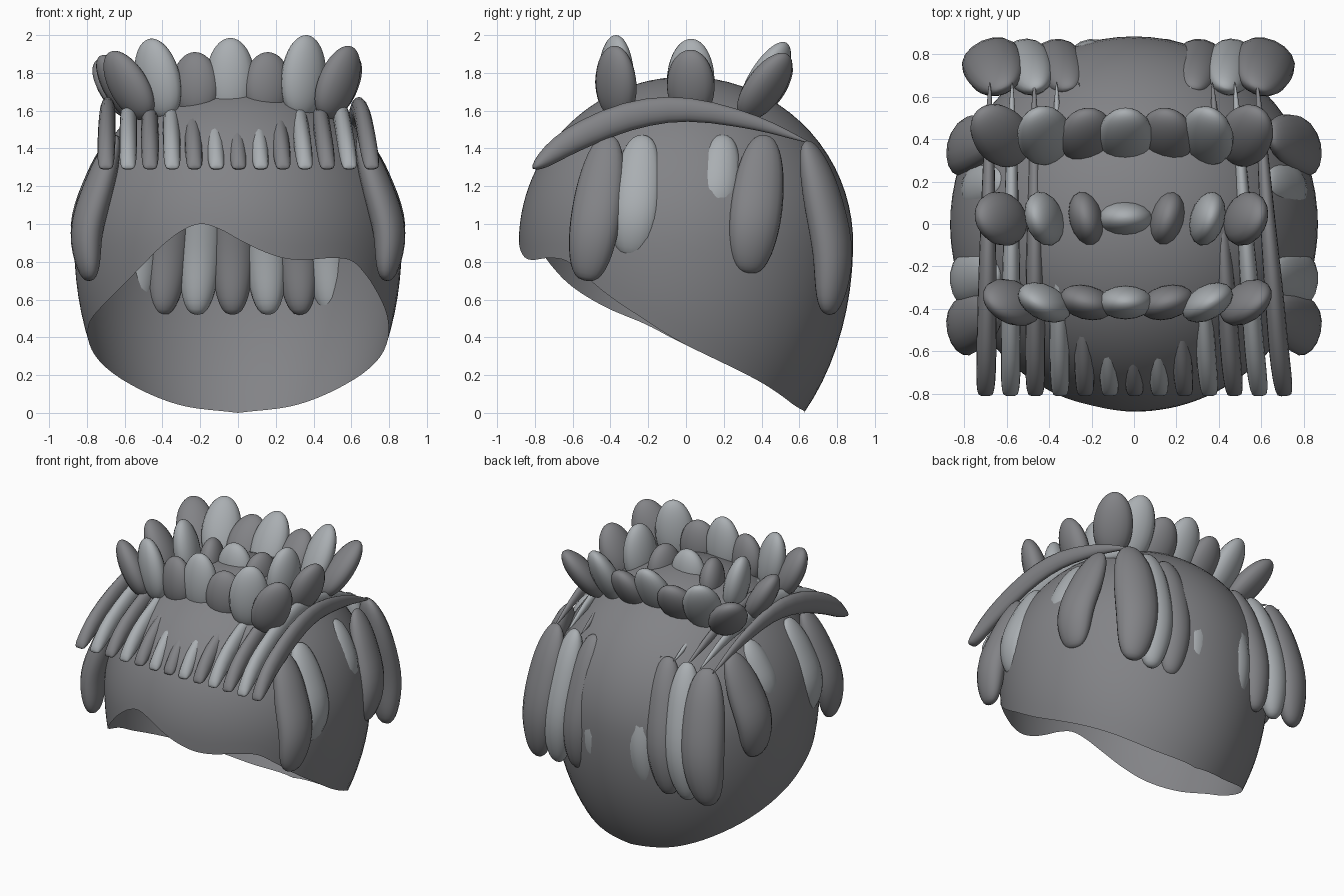
import bpy, bmesh
from math import sin, cos, pi, radians, acos
from mathutils import Vector

if "Cube" in bpy.data.objects:
    bpy.data.objects.remove(bpy.data.objects["Cube"])

dark = bpy.data.materials.new("dark_grey")
dark.diffuse_color = (.225, .227, .24, 1)
dark.use_nodes = True
dark.node_tree.nodes["Principled BSDF"].inputs["Base Color"].default_value = dark.diffuse_color
light = bpy.data.materials.new("light_grey")
light.diffuse_color = (.40, .425, .445, 1)
light.use_nodes = True
light.node_tree.nodes["Principled BSDF"].inputs["Base Color"].default_value = light.diffuse_color


def spline(pts, t):
    """Catmull-Rom point at t in 0..1 through the given points."""
    p = [Vector(q) for q in pts]
    p = [2 * p[0] - p[1]] + p + [2 * p[-1] - p[-2]]
    n = len(p) - 3
    i = min(int(t * n), n - 1)
    f = t * n - i
    a, b, c, d = p[i:i + 4]
    return 0.5 * (2 * b + (c - a) * f + (2 * a - 5 * b + 4 * c - d) * f ** 2
                  + (3 * b - a - 3 * c + d) * f ** 3)


def swell(t, a, b):
    """Lock outline: zero at both ends, 1 at its widest."""
    m = a / (a + b)
    return max(t, 0) ** a * max(1 - t, 0) ** b / (m ** a * (1 - m) ** b)


def lock(bm, index, path, side, half_w, half_d, w_shape, d_shape, rings=22, segs=16):
    """Flattened tapering lock of hair swept along a path; odd ones are lighter."""
    loops = []
    for k in range(rings):
        t = (1 - cos(pi * (k + 0.25) / (rings - 0.5))) / 2
        p = spline(path, t)
        tan = (spline(path, min(t + .02, 1)) - spline(path, max(t - .02, 0))).normalized()
        s = Vector(side)
        s = (s - tan * s.dot(tan)).normalized()
        n = tan.cross(s)
        w, d = half_w * swell(t, *w_shape), half_d * swell(t, *d_shape)
        loops.append([bm.verts.new(p + s * w * cos(2 * pi * j / segs) + n * d * sin(2 * pi * j / segs))
                      for j in range(segs)])
    faces = [bm.faces.new(loops[0]), bm.faces.new(loops[-1])]
    for a, b in zip(loops, loops[1:]):
        for j in range(segs):
            faces.append(bm.faces.new((a[j], a[(j + 1) % segs], b[(j + 1) % segs], b[j])))
    for f in faces:
        f.material_index = index % 2


def finish(name, bm):
    bmesh.ops.remove_doubles(bm, verts=bm.verts, dist=1e-5)
    bmesh.ops.recalc_face_normals(bm, faces=bm.faces)
    me = bpy.data.meshes.new(name)
    bm.to_mesh(me)
    bm.free()
    me.materials.append(dark)
    me.materials.append(light)
    ob = bpy.data.objects.new(name, me)
    bpy.context.collection.objects.link(ob)
    bpy.ops.object.select_all(action='DESELECT')
    ob.select_set(True)
    bpy.context.view_layer.objects.active = ob
    bpy.ops.object.shade_smooth_by_angle(angle=radians(50))


# Scalp shell: open dome whose wavy rim is given as (degrees from front, height)
rim = [(-180, 0), (-150, .045), (-120, .18), (-90, .36), (-75, .47), (-60, .56), (-46, .67),
       (-36, .78), (-28, .88), (-20, .965), (-13, 1.0), (-6, .97), (0, .92), (8, .86), (16, .82),
       (24, .81), (35, .82), (44, .805), (52, .73), (60, .64), (70, .54), (90, .36),
       (120, .18), (150, .045), (180, 0)]
bm = bmesh.new()
cols = []
for i in range(145):
    e = spline([(a, z, 0) for a, z in rim], i / 144)
    th, dz = radians(e.x), max(e.y, 0) - .9
    end = acos(dz / (.88 if dz > 0 else 1.27))
    col = []
    for k in range(29):
        ph = end * k / 28
        r = .885 * sin(ph)
        z = .9 + (.88 if ph < pi / 2 else 1.27) * cos(ph)
        col.append(bm.verts.new((.98 * r * sin(th), -r * cos(th), z)))
    cols.append(col)
for a, b in zip(cols, cols[1:]):
    for k in range(28):
        bm.faces.new((a[k], b[k], b[k + 1], a[k + 1]))
finish("scalp_shell", bm)

# Crown: three rows of upright egg-shaped tufts (base x, tip x, tip z)
tufts = [(-.48, -.68, 1.91), (-.38, -.47, 1.98), (-.22, -.23, 1.91), (-.04, -.04, 1.985),
         (.15, .16, 1.91), (.33, .365, 2.0), (.46, .6, 1.94)]
rows = [("crown_front_row", -.37, -.37, 0), ("crown_middle_row", .02, .03, -.02),
        ("crown_back_row", .31, .53, -.04)]
for r, (name, y0, y1, drop) in enumerate(rows):
    bm = bmesh.new()
    for i, (x0, x1, z1) in enumerate(tufts):
        k = i - 3
        z1 += -.08 if r == 1 and k == 0 else drop
        if i == 0 and r > 0:
            x0, x1 = x0 - .05, x1 - .05
        if r == 1:
            ang = 0 if k == 0 else (75 if k > 0 else 105)
        else:
            ang = k * 15 * (1 if r == 0 else -1)
        a = radians(ang)
        lock(bm, i, [(x0, y0, 1.56), ((x0 + x1) / 2, (y0 + y1) / 2, (1.56 + z1) / 2), (x1, y1, z1)],
             (cos(a), sin(a), 0), .13, .08, (.45, .5), (.45, .5))
    finish(name, bm)

# Fringe: long crescents running from behind the crown to the forehead
bm = bmesh.new()
for i in range(13):
    xb, xf = -.68 + 1.26 * i / 12, -.70 + 1.41 * i / 12
    arc = [(.67, 1.425), (.35, 1.54), (0, 1.605), (-.3, 1.57), (-.6, 1.445), (-.81, 1.295)]
    path = [(xb + (xf - xb) * k / 5, y, z) for k, (y, z) in enumerate(arc)]
    lock(bm, i, path, (1, 0, 0), .047, .075, (.6, .14), (.9, .5))
finish("fringe", bm)

# Side locks, mirrored: (top y, tip y, tip z, outward shift, half width); middle ones sink in
side_locks = [(-.41, -.53, .70, .015, .135), (-.23, -.29, .82, 0, .135), (-.01, -.08, .95, -.09, .12),
              (.20, .14, .98, -.05, .12), (.42, .33, .74, .015, .14)]
for sx, name in ((1, "right_side_locks"), (-1, "left_side_locks")):
    bm = bmesh.new()
    for i, (y0, y1, z1, dx, w) in enumerate(side_locks):
        path = [(sx * (x + dx * min(1, .4 + t)), y0 + (y1 - y0) * t, 1.47 + (z1 - 1.47) * t)
                for x, t in ((.64, 0), (.72, .33), (.785, .66), (.77, 1))]
        lock(bm, i, path, (-sx * y0 * .5, 1, 0), w, .085, (.42, .36), (.5, .4))
    finish(name, bm)

# Back locks in a straight row, the middle ones sunk inside the shell
bm = bmesh.new()
tops = [-.62, -.46, -.31, -.16, -.02, .13, .28, .43, .58]
tips = [-.71, -.55, -.40, -.22, -.03, .16, .33, .49, .65]
for i, (x0, x1) in enumerate(zip(tops, tips)):
    path = [(x0 + (x1 - x0) * t, y, 1.44 - .92 * t)
            for y, t in ((.64, 0), (.715, .3), (.775, .65), (.755, 1))]
    outer = i in (0, 8)
    lock(bm, i, path, (1, (4 - i) * .11, 0), .145 if outer else .12, .10, (.42, .38), (.5, .4))
finish("back_locks", bm)
